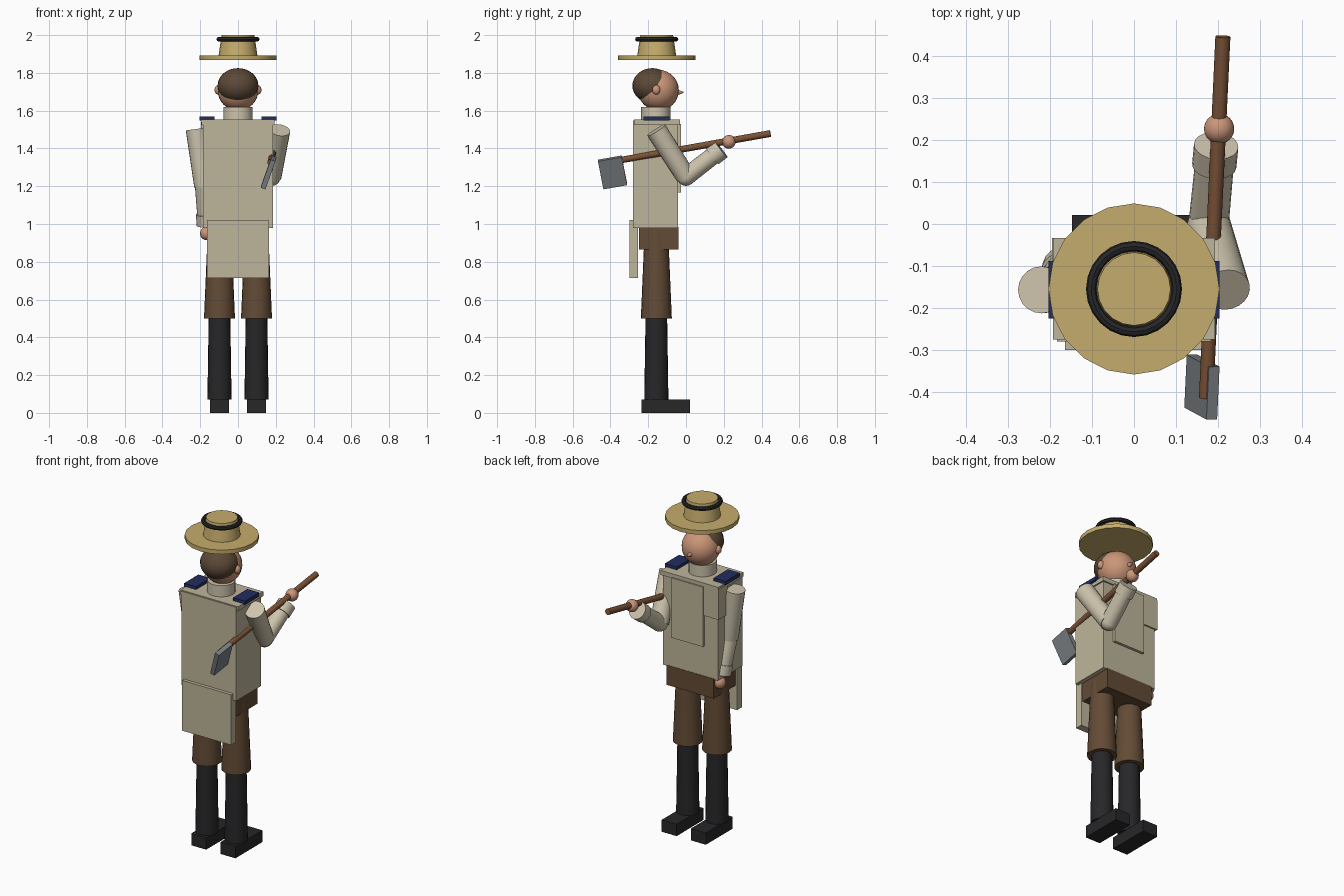
import bpy, math
from mathutils import Vector, Matrix

if "Cube" in bpy.data.objects:
    bpy.data.objects.remove(bpy.data.objects["Cube"])


def material(name, rgb):
    m = bpy.data.materials.new(name)
    m.diffuse_color = (*rgb, 1)
    m.use_nodes = True
    m.node_tree.nodes["Principled BSDF"].inputs["Base Color"].default_value = m.diffuse_color
    return m


COAT = material("coat_cream", (.515, .462, .328))
SHIRT = material("shirt_cream", (.61, .55, .415))
STRAW = material("straw", (.56, .415, .15))
BROWN = material("trouser_brown", (.125, .07, .036))
HAIR = material("hair_brown", (.105, .066, .038))
SKIN = material("skin", (.60, .305, .19))
BLACK = material("black", (.02, .02, .022))
NAVY = material("navy", (.017, .026, .115))
WOOD = material("wood", (.20, .085, .036))
METAL = material("steel_grey", (.20, .22, .235))


def finish(name, mat, smooth=False):
    o = bpy.context.object
    o.name = name
    o.data.materials.append(mat)
    if smooth:
        bpy.ops.object.shade_smooth_by_angle(angle=math.radians(40))
    return o


def box(name, lo, hi, mat):
    lo, hi = Vector(lo), Vector(hi)
    bpy.ops.mesh.primitive_cube_add(size=1)
    o = finish(name, mat)
    o.matrix_world = Matrix.Translation((lo + hi) / 2) @ Matrix.Diagonal((*(hi - lo), 1))
    return o


def rod(name, a, b, r1, r2, mat, sides=20):
    """Tapered cylinder running from point a to point b."""
    a, b = Vector(a), Vector(b)
    bpy.ops.mesh.primitive_cone_add(vertices=sides, radius1=r1, radius2=r2, depth=(b - a).length)
    o = finish(name, mat, True)
    o.matrix_world = (Matrix.Translation((a + b) / 2)
                      @ (b - a).to_track_quat('Z', 'Y').to_matrix().to_4x4())
    return o


def ball(name, c, r, mat):
    bpy.ops.mesh.primitive_uv_sphere_add(segments=24, ring_count=16, radius=1)
    o = finish(name, mat, True)
    o.matrix_world = Matrix.Translation(c) @ Matrix.Diagonal((*r, 1))
    return o


Y = -.157  # body axis

# Legs, boots, epaulettes and ears, left and right
for side, s in (("left", -1), ("right", 1)):
    x = .098 * s
    box(side + "_shoe", (x - .05, -.236, 0), (x + .05, .021, .072), BLACK)
    rod(side + "_boot", (x, Y, .07), (x, Y, .52), .064, .057, BLACK)
    rod(side + "_trouser_leg", (x, Y, .5), (x, Y, .97), .082, .062, BROWN)
    box(side + "_epaulette", (.164 * s - .04, -.225, 1.547), (.164 * s + .04, -.088, 1.57), NAVY)
    ball(side + "_ear", (.105 * s, Y, 1.71), (.019, .021, .025), SKIN)

# Trunk and coat
box("hips", (-.158, -.25, .865), (.158, -.04, .985), BROWN)
box("coat_body", (-.184, -.28, .98), (.184, -.042, 1.548), COAT)
box("coat_yoke", (-.193, -.275, 1.525), (.193, -.033, 1.552), COAT)
box("coat_tail", (-.164, -.30, .715), (.164, -.255, 1.02), COAT)
box("chest_panel", (-.095, -.06, 1.167), (.115, -.026, 1.53), COAT)
box("chest_flap", (-.195, -.12, 1.355), (-.08, -.033, 1.54), COAT)
rod("neck", (0, -.159, 1.54), (0, -.159, 1.62), .078, .078, SHIRT)

# Head
ball("head", (0, -.146, 1.708), (.108, .108, .108), SKIN)
ball("hair", (0, -.178, 1.732), (.108, .106, .093), HAIR)
rod("nose", (0, -.05, 1.697), (0, -.012, 1.697), .016, .003, SKIN, 12)

# Straw hat
rod("hat_brim", (0, -.155, 1.868), (0, -.155, 1.893), .204, .204, STRAW)
rod("hat_crown", (0, -.155, 1.89), (0, -.155, 2.0), .103, .087, STRAW)
bpy.ops.mesh.primitive_torus_add(location=(0, -.155, 1.978), major_radius=.102,
                                 minor_radius=.0125, major_segments=24, minor_segments=8)
finish("hat_band", BLACK, True)


# Arms: shoulder, elbow, wrist, hand centre
def arm(side, shoulder, elbow, wrist, hand):
    e, w = Vector(elbow), Vector(wrist)
    rod(side + "_upper_arm", shoulder, elbow, .056, .052, SHIRT)
    rod(side + "_forearm", elbow, wrist, .048, .046, SHIRT)
    rod(side + "_cuff", w - (w - e).normalized() * .06, w, .053, .053, SHIRT)
    ball(side + "_elbow", elbow, (.048, .048, .048), SHIRT)
    ball(side + "_hand", hand, (.036, .036, .036), SKIN)


arm("left", (-.221, Y, 1.503), (-.18, Y, 1.2), (-.166, -.105, .995), (-.165, -.085, .95))
arm("right", (.221, Y, 1.497), (.178, 0, 1.25), (.196, .187, 1.395), (.203, .227, 1.435))

# Axe: handle and tilted blade
back, front = Vector((.172, -.415, 1.326)), Vector((.212, .447, 1.479))
rod("axe_handle", back, front, .017, .018, WOOD, 12)
along = (front - back).normalized()
up = Vector((.057, -.027, .16))
up = (up - along * up.dot(along)).normalized()
across = along.cross(up)
blade = box("axe_blade", (-.5, -.5, -.5), (.5, .5, .5), METAL)
axes = Matrix((across, along, up)).transposed().to_4x4()
blade.matrix_world = (Matrix.Translation((.162, -.389, 1.273)) @ axes
                      @ Matrix.Diagonal((.027, .128, .160, 1)))
